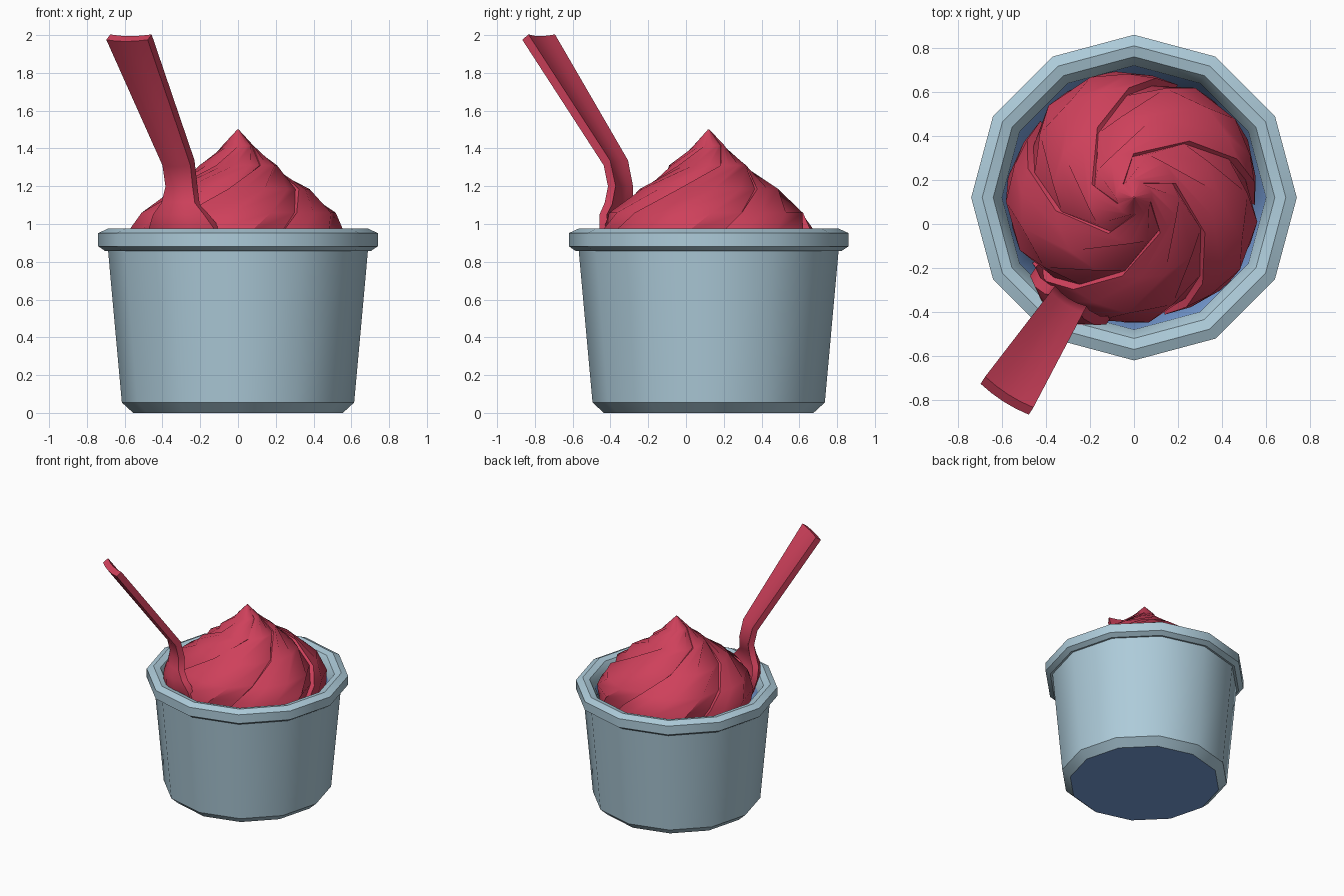
import bpy, bmesh, math
from mathutils import Vector

if "Cube" in bpy.data.objects:
    bpy.data.objects.remove(bpy.data.objects["Cube"])

CY = 0.12  # tub axis sits slightly behind the origin


def material(name, rgb):
    m = bpy.data.materials.new(name)
    m.diffuse_color = (*rgb, 1)
    m.use_nodes = True
    m.node_tree.nodes["Principled BSDF"].inputs["Base Color"].default_value = m.diffuse_color
    return m


PALE = material("pale_blue", (0.42, 0.60, 0.70))
BLUE = material("mid_blue", (0.19, 0.35, 0.70))
RED = material("berry_red", (0.62, 0.052, 0.105))


def loft(name, rings, mats, rule=None, cap_start=True, cap_end=True, angle=40):
    """Skin a list of closed point rings; rule(i) gives the material of band i."""
    bm = bmesh.new()
    vr = [[bm.verts.new(p) for p in ring] for ring in rings]
    n = len(rings[0])
    for i in range(len(vr) - 1):
        for j in range(n):
            k = (j + 1) % n
            f = bm.faces.new((vr[i][j], vr[i][k], vr[i + 1][k], vr[i + 1][j]))
            f.material_index = rule(i) if rule else 0
    for ok, ring in ((cap_start, vr[0]), (cap_end, vr[-1])):
        if ok:
            f = bm.faces.new(ring)
            f.material_index = 1 if rule else 0
    bmesh.ops.remove_doubles(bm, verts=bm.verts, dist=1e-5)
    bmesh.ops.recalc_face_normals(bm, faces=bm.faces)
    me = bpy.data.meshes.new(name)
    bm.to_mesh(me)
    bm.free()
    for m in mats:
        me.materials.append(m)
    ob = bpy.data.objects.new(name, me)
    bpy.context.collection.objects.link(ob)
    bpy.ops.object.select_all(action='DESELECT')
    ob.select_set(True)
    bpy.context.view_layer.objects.active = ob
    bpy.ops.object.shade_smooth_by_angle(angle=math.radians(angle))
    return ob


# Tub: twelve-sided lathe, blue base and lining
profile = [(0.555, 0), (0.615, 0.055), (0.688, 0.86), (0.705, 0.858), (0.74, 0.882),
           (0.74, 0.952), (0.69, 0.975), (0.64, 0.962), (0.60, 0.90), (0.53, 0.06)]
tub = [[(r * math.cos(math.tau * j / 12), CY + r * math.sin(math.tau * j / 12), z)
        for j in range(12)] for r, z in profile]
loft("tub", tub, [PALE, BLUE], rule=lambda i: 1 if i == 8 else 0)

# Ice cream: five overlapping lobes twisting outwards (radius, height, twist)
levels = [(0.004, 1.50, 75), (0.08, 1.415, 58), (0.20, 1.31, 20), (0.36, 1.185, -25),
          (0.50, 1.06, -50), (0.552, 0.96, -63), (0.55, 0.84, -74)]
lobe = [(0.0, 0.93), (0.28, 1.035), (0.6, 1.055), (0.84, 1.02), (1.02, 1.0)]
swirl = []
for r, z, twist in levels:
    ring = []
    for k in range(5):
        for s, m in lobe:
            a = math.radians(twist - 72 * (k + s))
            ring.append((r * m * math.cos(a), CY + r * m * math.sin(a), z))
    swirl.append(ring)
loft("ice_cream", swirl, [RED], angle=32)

# Spoon: (distance from axis, height, half width, cupping depth)
out = Vector((-0.54, -0.842, 0))
side = Vector((0.842, -0.54, 0))
path = [(1.075, 1.985, 0.13, 0.015), (0.59, 1.32, 0.088, 0.015), (0.562, 1.20, 0.085, 0.015),
        (0.578, 1.11, 0.105, 0.03), (0.59, 1.05, 0.16, 0.06), (0.575, 0.97, 0.205, 0.09),
        (0.54, 0.86, 0.20, 0.09), (0.49, 0.74, 0.14, 0.05), (0.46, 0.68, 0.05, 0.01)]
spoon = []
for i, (d, z, w, cup) in enumerate(path):
    a, b = path[max(i - 1, 0)], path[min(i + 1, len(path) - 1)]
    t = (out * (a[0] - b[0]) + Vector((0, 0, a[1] - b[1]))).normalized()
    nrm = side.cross(t).normalized()
    if nrm.dot(out) < 0:
        nrm = -nrm
    centre = Vector((0, CY, z)) + out * d
    steps = (-1, -0.5, 0, 0.5, 1)
    outer = [centre + side * w * s + nrm * (cup * (0.5 - s * s) + 0.024) for s in steps]
    inner = [centre + side * w * s + nrm * (cup * (0.5 - s * s) - 0.024) for s in steps]
    spoon.append(outer + inner[::-1])
loft("spoon", spoon, [RED], angle=50)
